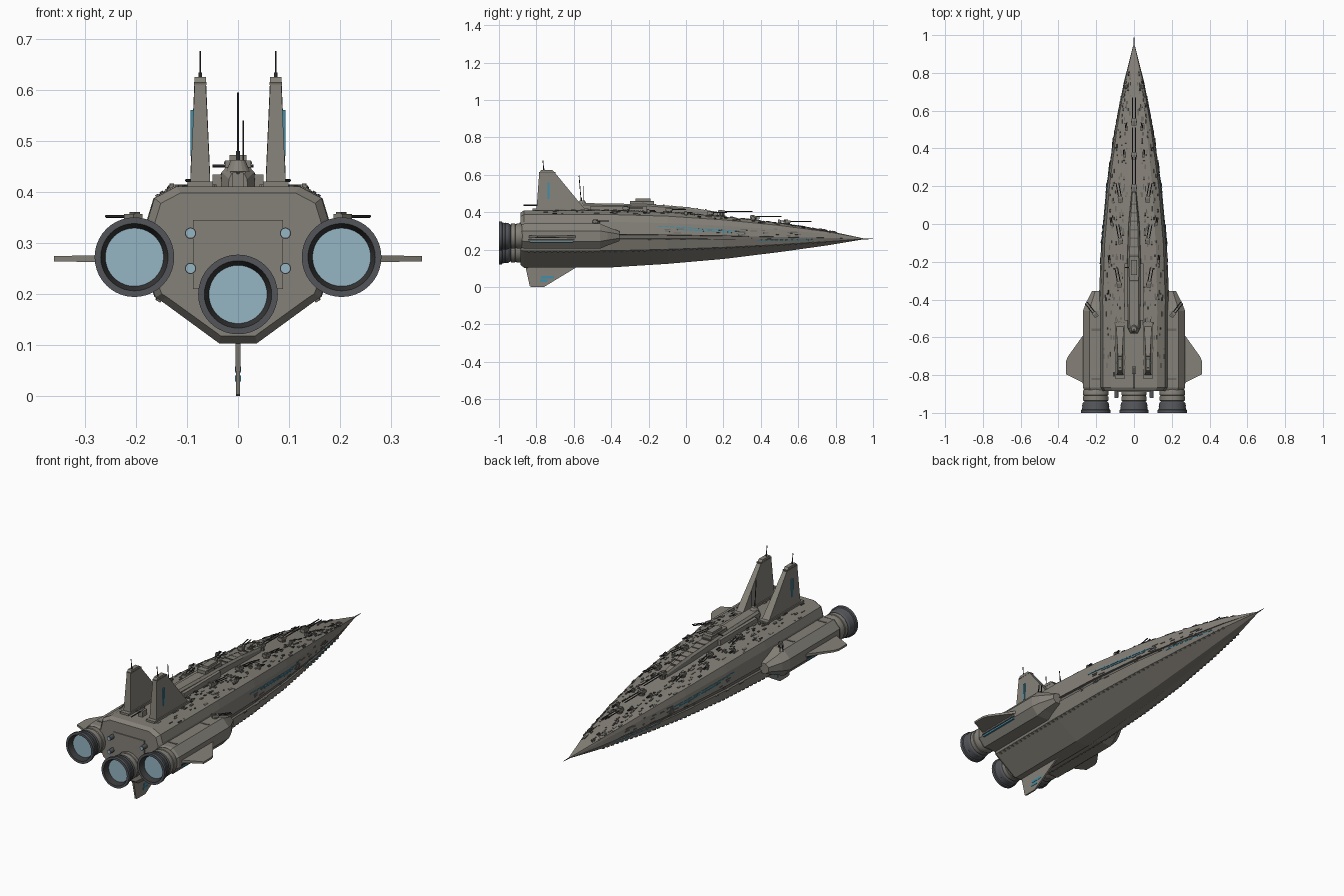
import bpy, bmesh, math, random
from mathutils import Vector, Matrix
from mathutils.bvhtree import BVHTree

random.seed(4)
if "Cube" in bpy.data.objects:
    bpy.data.objects.remove(bpy.data.objects["Cube"])


def material(name, r, g, b):
    m = bpy.data.materials.new(name)
    m.use_nodes = True
    m.diffuse_color = (r, g, b, 1)
    m.node_tree.nodes["Principled BSDF"].inputs["Base Color"].default_value = (r, g, b, 1)
    return m


MATS = [material("hull grey", .235, .22, .19), material("panel grey", .15, .14, .125),
        material("gunmetal", .04, .04, .042), material("nozzle steel", .085, .09, .10),
        material("engine glow", .30, .46, .55), material("light strip blue", .05, .27, .40)]
HULL, PANEL, GUN, NOZZLE, GLOW, STRIP = range(6)


def finish(name, bm, smooth=False):
    bmesh.ops.recalc_face_normals(bm, faces=bm.faces[:])
    me = bpy.data.meshes.new(name)
    bm.to_mesh(me)
    bm.free()
    for m in MATS:
        me.materials.append(m)
    ob = bpy.data.objects.new(name, me)
    bpy.context.collection.objects.link(ob)
    if smooth:
        bpy.ops.object.select_all(action='DESELECT')
        ob.select_set(True)
        bpy.context.view_layer.objects.active = ob
        bpy.ops.object.shade_smooth_by_angle(angle=math.radians(30))
    return ob


def loft(bm, rings, rule=lambda band, side: HULL, caps=(HULL, HULL)):
    """Skin closed rings of equal size; rule picks the colour per face."""
    vs = [[bm.verts.new(p) for p in r] for r in rings]
    n = len(vs[0])
    for i in range(len(vs) - 1):
        for j in range(n):
            k = (j + 1) % n
            f = bm.faces.new((vs[i][j], vs[i][k], vs[i + 1][k], vs[i + 1][j]))
            f.material_index = rule(i, j)
    for ring, c in zip((vs[0], vs[-1]), caps):
        bm.faces.new(ring).material_index = c


def box(bm, mtx, size, mat=HULL):
    r = bmesh.ops.create_cube(bm, size=1, matrix=mtx @ Matrix.Diagonal((*size, 1)))
    for f in {f for v in r["verts"] for f in v.link_faces}:
        f.material_index = mat


def rod(bm, a, b, r, mat=GUN, r2=None, sides=6):
    a, b = Vector(a), Vector(b)
    m = Matrix.Translation((a + b) / 2) @ (b - a).to_track_quat('Z', 'Y').to_matrix().to_4x4()
    res = bmesh.ops.create_cone(bm, cap_ends=True, segments=sides, radius1=r, radius2=r if r2 is None else r2,
                                depth=(b - a).length, matrix=m)
    for f in {f for v in res["verts"] for f in v.link_faces}:
        f.material_index = mat


def at(x, y, z):
    return Matrix.Translation((x, y, z))


def slab(bm, profile, place, half, half_tip, mat=HULL):
    """Tapered plate: profile (u, v, taper) extruded both ways."""
    loft(bm, [[place(u, v, s * (half + (half_tip - half) * t)) for u, v, t in profile] for s in (-1, 1)],
         lambda i, j: mat, (mat, mat))


# Main hull: faceted section with a recessed side trench, tapering to the nose
def hull_ring(y, w, top, low, mid):
    up, down, g = top - mid, mid - low, .04 * (top - low)
    half = [(.2 * w, low), (.82 * w, mid - .50 * down), (.88 * w, mid - .46 * down), (w, mid - g),
            (.94 * w, mid - g * .8), (.94 * w, mid + g * .8), (w, mid + g),
            (.955 * w, mid + .56 * up), (.89 * w, mid + .84 * up), (.66 * w, top)]
    return [Vector((x, y, z)) for x, z in half] + [Vector((-x, y, z)) for x, z in reversed(half)]


stations = [(-.885, .170, .398, .118, .27), (-.865, .184, .41, .103, .27), (-.4, .186, .41, .105, .27),
            (-.1, .174, .40, .124, .268), (.2, .146, .377, .15, .265), (.5, .102, .342, .187, .262),
            (.75, .054, .303, .222, .26), (.95, .003, .26, .255, .2575)]
bm = bmesh.new()
loft(bm, [hull_ring(*s) for s in stations], lambda i, j: PANEL if j in (3, 4, 5, 13, 14, 15) else HULL)
bmesh.ops.recalc_face_normals(bm, faces=bm.faces[:])
skin = BVHTree.FromBMesh(bm)
finish("hull", bm)


def on_skin(origin, direction):
    """Frame on the hull: z along the surface normal, y forward."""
    loc, nor, _, _ = skin.ray_cast(Vector(origin), Vector(direction))
    fwd = (Vector((0, 1, 0)) - nor * nor.y).normalized()
    m = Matrix((fwd.cross(nor), fwd, nor)).transposed().to_4x4()
    m.translation = loc
    return m


def width(y):
    for a, b in zip(stations, stations[1:]):
        if a[0] <= y <= b[0]:
            return a[1] + (b[1] - a[1]) * (y - a[0]) / (b[0] - a[0])
    return 0


# Nose spike
bm = bmesh.new()
rod(bm, (0, .93, .2575), (0, 1, .2575), .004, GUN, .001)
finish("nose_spike", bm)

# Surface plating, hatches and lower rib row
bm = bmesh.new()
for _ in range(190):
    y = random.uniform(-.8, .8)
    x = random.uniform(.25, .86) * width(y)
    size = (random.uniform(.004, .01), random.uniform(.008, .028), random.uniform(.004, .01))
    for s in (-1, 1):
        box(bm, on_skin((s * x, y, 1), (0, 0, -1)), size, random.choice((HULL, PANEL, PANEL, GUN)))
for _ in range(45):
    y, z = random.uniform(-.3, .6), random.uniform(.25, .31)
    for s in (-1, 1):
        box(bm, on_skin((s, y, z), (-s, 0, 0)), (.005, random.uniform(.01, .04), .006), PANEL)
for i in range(52):
    y = -.84 + i * .031
    for s in (-1, 1):
        box(bm, on_skin((s * .84 * width(y), y, -1), (0, 0, 1)), (.010, .012, .008), PANEL)
finish("hull_plating", bm)

# Light strips along the flanks
bm = bmesh.new()
for s in (-1, 1):
    for y0, y1, z0, z1 in ((-.15, .31, .325, .298), (-.05, .25, .308, .292), (.38, .68, .250, .253)):
        n = int((y1 - y0) / .03)
        for i in range(n):
            t = (i + .5) / n
            z = z0 + (z1 - z0) * t
            box(bm, on_skin((s, y0 + (y1 - y0) * t, z), (-s, 0, 0)), (.005, .024, .005), STRIP)
finish("flank_light_strips", bm)

# Engine nacelles with tapered noses
bm = bmesh.new()
for s in (-1, 1):
    rings = []
    for y, cx, w, h in ((-.88, .2, .062, .060), (-.865, .2, .070, .067), (-.46, .2, .070, .067),
                        (-.42, .196, .060, .050), (-.355, .188, .034, .026)):
        corners = [(1, .42), (.5, 1), (-.5, 1), (-1, .42), (-1, -.42), (-.5, -1), (.5, -1), (1, -.42)]
        rings.append([Vector((s * (cx + a * w), y, .272 + b * h)) for a, b in corners])
    loft(bm, rings)
    box(bm, at(s * .268, -.72, .252), (.008, .25, .008), GUN)
    box(bm, at(s * .268, -.72, .240), (.009, .23, .006), STRIP)
    for y in (-.82, -.56):
        box(bm, at(s * .2, y, .338), (.05, .012, .006), PANEL)
finish("nacelles", bm)


# Main engines: collar, flared ribbed bell and glowing disc
def engine(name, x, z):
    bm = bmesh.new()
    prof = [(.056, -.86), (.067, -.885), (.067, -.905), (.064, -.907), (.064, -.912), (.067, -.914),
            (.067, -.935), (.060, -.938), (.069, -.948), (.072, -.965), (.070, -.967), (.073, -.982),
            (.078, -.985), (.078, -1), (.066, -1), (.057, -.972)]
    rings = [[Vector((x + r * math.cos(a * math.tau / 40), y, z + r * math.sin(a * math.tau / 40)))
              for a in range(40)] for r, y in prof]
    loft(bm, rings, lambda i, j: HULL if i < 6 else GUN if i == 14 else NOZZLE, (HULL, GLOW))
    finish(name, bm, True)


engine("left_engine", .203, .272)
engine("right_engine", -.203, .272)
engine("centre_engine", 0, .199)

# Stern plate and small thrusters
bm = bmesh.new()
box(bm, at(0, -.886, .277), (.176, .008, .135))
for s in (-1, 1):
    for z in (.319, .25):
        rod(bm, (s * .093, -.88, z), (s * .093, -.918, z), .011, NOZZLE, sides=16)
        rod(bm, (s * .093, -.917, z), (s * .093, -.92, z), .009, GLOW, sides=16)
finish("stern_plate_and_thrusters", bm)

# Twin tail fins, with root pads, caps, masts and light plates
bm = bmesh.new()
tail = [(-.80, .405, 0), (-.785, .61, 1), (-.775, .625, 1), (-.715, .625, 1), (-.70, .61, 1), (-.56, .44, .1), (-.53, .405, 0)]
for s in (-1, 1):
    slab(bm, tail, lambda u, v, o: Vector((s * .074 + o, u, v)), .020, .011)
    box(bm, at(s * .074, -.67, .413), (.05, .3, .014))
    box(bm, at(s * .074, -.742, .612), (.025, .086, .006), PANEL)
    box(bm, at(s * .089, -.735, .515), (.009, .012, .09), STRIP)
    rod(bm, (s * .074, -.76, .62), (s * .074, -.765, .676), .002)
    rod(bm, (s * .074, -.76, .625), (s * .074, -.76, .634), .004)
finish("tail_fins", bm)

# Side wings and ventral fin
bm = bmesh.new()
for s in (-1, 1):
    wing = [(.25, -.56, 0), (.27, -.59, 0), (.352, -.705, 1), (.361, -.73, 1), (.361, -.795, 1), (.27, -.84, 0), (.25, -.84, 0)]
    slab(bm, wing, lambda u, v, o: Vector((s * u, v, .269 + o)), .007, .005)
finish("side_wings", bm)
bm = bmesh.new()
slab(bm, [(-.86, .115, 0), (-.835, .003, 1), (-.825, 0, 1), (-.76, 0, 1), (-.57, .115, 0)],
     lambda u, v, o: Vector((o, u, v)), .005, .004)
box(bm, at(0, -.74, .052), (.0118, .07, .012), STRIP)
box(bm, at(0, -.76, .034), (.0118, .04, .012), STRIP)
finish("ventral_fin", bm)

# Dorsal spine, bridge and dome
bm = bmesh.new()
rings = []
for y, w, top in ((-.58, .018, .435), (-.55, .032, .449), (-.2, .035, .443), (0, .028, .428), (.17, .012, .402)):
    rings.append([Vector((a * w, y, z)) for a, z in ((-1.1, .36), (1.1, .36), (1, top - .01), (.7, top), (-.7, top), (-1, top - .01))])
loft(bm, rings)
box(bm, at(0, -.36, .42), (.10, .3, .028))
box(bm, at(0, -.235, .446), (.05, .13, .03))
box(bm, at(0, -.23, .466), (.034, .08, .012))
box(bm, at(0, -.23, .457), (.054, .10, .005), PANEL)
rod(bm, (0, -.555, .44), (0, -.555, .462), .024, HULL, .014, 16)
for i in range(14):
    box(bm, at(0, -.48 + i * .045, .437 - max(0, i - 7) * .0045), (.05 - max(0, i - 7) * .004, .008, .016), PANEL)
finish("dorsal_spine", bm)

# Masts and stern boom
bm = bmesh.new()
rod(bm, (0, -.56, .45), (0, -.572, .595), .002)
rod(bm, (.01, -.55, .45), (.01, -.55, .54), .0015)
rod(bm, (0, -.56, .45), (0, -.56, .48), .004)
rod(bm, (0, -.87, .437), (0, -.76, .437), .003)
box(bm, at(0, -.775, .423), (.022, .04, .03))
rod(bm, (-.05, -.23, .451), (.03, -.23, .451), .003)
finish("masts", bm)


# Gun turrets: wedge body and twin barrels
def turret(bm, x, y, z, yaw, size, barrel):
    m = at(x, y, z) @ Matrix.Rotation(yaw, 4, 'Z')
    rod(bm, (x, y, z - .015), (x, y, z + .004), size * .6, PANEL, sides=10)
    box(bm, m @ at(0, 0, .009), (size, size * 1.4, .014), HULL)
    box(bm, m @ at(0, -size * .2, .017), (size * .6, size * .8, .006), PANEL)
    for o in (-.3, .3):
        rod(bm, m @ Vector((o * size, size * .5, .011)), m @ Vector((o * size, barrel, .011)), .0028)


bm = bmesh.new()
for y, z, length in ((.19, .393, .165), (.36, .365, .15), (.54, .34, .13)):
    turret(bm, 0, y, z, 0, .026, length)
for s in (-1, 1):
    for x, y in ((.072, .13), (.072, -.09), (.078, -.32)):
        h = on_skin((s * x, y, 1), (0, 0, -1)).translation.z
        turret(bm, s * x, y, h + .004, -s * .18, .024, .09)
    turret(bm, s * .205, -.48, .341, -s * .65, .022, .08)
    for x, y in ((.05, .36), (.04, .5), (.12, .0), (.13, -.2)):
        h = on_skin((s * x, y, 1), (0, 0, -1)).translation.z
        turret(bm, s * x, y, h, -s * .1, .012, .035)
finish("gun_turrets", bm)
